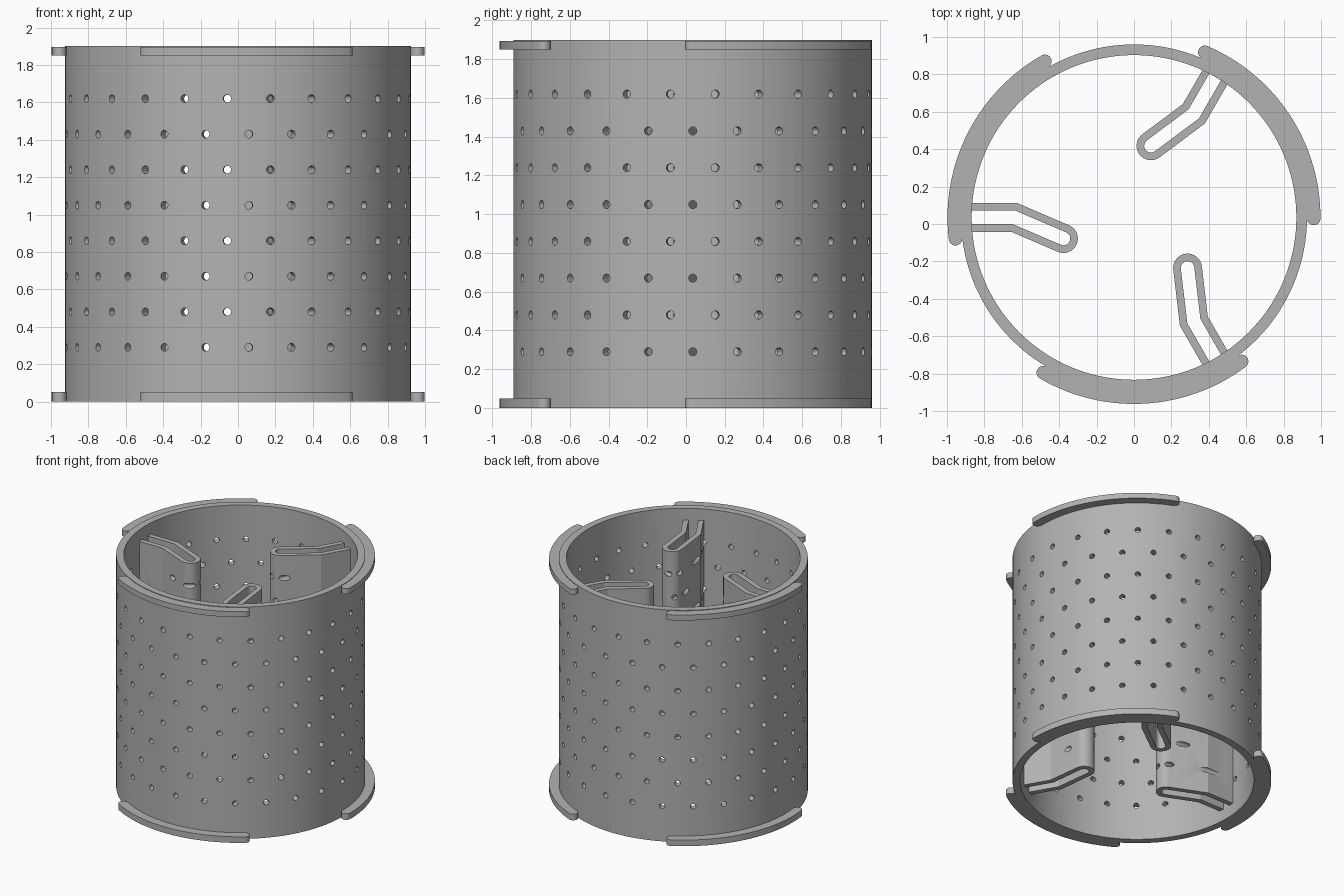
import bpy, bmesh, math
from mathutils import Vector

if "Cube" in bpy.data.objects:
    bpy.data.objects.remove(bpy.data.objects["Cube"])

CY = 0.035                      # drum axis offset in y
R_OUT, R_IN, H = 0.925, 0.868, 1.9
SEG = 144

grey = bpy.data.materials.new("grey plastic")
grey.diffuse_color = (0.45, 0.45, 0.45, 1)
grey.use_nodes = True
grey.node_tree.nodes["Principled BSDF"].inputs["Base Color"].default_value = grey.diffuse_color


def polar(r, deg):
    a = math.radians(deg)
    return Vector((r * math.cos(a), r * math.sin(a)))


def finish(name, bm):
    bmesh.ops.recalc_face_normals(bm, faces=bm.faces)
    me = bpy.data.meshes.new(name)
    bm.to_mesh(me)
    bm.free()
    ob = bpy.data.objects.new(name, me)
    ob.location.y = CY
    me.materials.append(grey)
    bpy.context.collection.objects.link(ob)
    return ob


def prism(name, outline, z0, z1):
    """Extrude a flat outline upward from z0 to z1."""
    bm = bmesh.new()
    f = bm.faces.new([bm.verts.new((p.x, p.y, z0)) for p in outline])
    top = bmesh.ops.extrude_face_region(bm, geom=[f])["geom"]
    bmesh.ops.translate(bm, vec=(0, 0, z1 - z0),
                        verts=[v for v in top if isinstance(v, bmesh.types.BMVert)])
    return finish(name, bm)


def smooth(ob):
    bpy.ops.object.select_all(action='DESELECT')
    ob.select_set(True)
    bpy.context.view_layer.objects.active = ob
    bpy.ops.object.shade_smooth_by_angle(angle=math.radians(20))


def drill(ob, cutter):
    bpy.context.view_layer.objects.active = ob
    m = ob.modifiers.new("holes", 'BOOLEAN')
    m.operation, m.solver, m.object = 'DIFFERENCE', 'EXACT', cutter
    bpy.ops.object.modifier_apply(modifier=m.name)


# Drum wall: rectangular profile swept around the axis
bm = bmesh.new()
profile = [(R_IN, 0), (R_OUT, 0), (R_OUT, H), (R_IN, H)]
rings = [[bm.verts.new((*polar(r, 360 * i / SEG), z)) for r, z in profile]
         for i in range(SEG)]
for i in range(SEG):
    a, b = rings[i], rings[(i + 1) % SEG]
    for j in range(4):
        k = (j + 1) % 4
        bm.faces.new((a[j], b[j], b[k], a[k]))
drum = finish("drum_wall", bm)

# Radial drill pins: 8 staggered rows of 25
bm = bmesh.new()
for row in range(8):
    for n in range(25):
        a = 14.4 * n + (7.2 if row % 2 else 0)
        u = polar(1, a)
        side = Vector((-u.y, u.x, 0))
        ends = []
        for r in (0.25, 1.1):
            c = Vector((u.x * r, u.y * r, 0.29 + 0.19 * row))
            ends.append([bm.verts.new(c + 0.021 * (side * math.cos(t) + Vector((0, 0, math.sin(t)))))
                         for t in (math.tau * k / 16 for k in range(16))])
        bm.faces.new(ends[0])
        bm.faces.new(ends[1])
        for k in range(16):
            l = (k + 1) % 16
            bm.faces.new((ends[0][k], ends[0][l], ends[1][l], ends[1][k]))
pins = finish("drill_pins", bm)
pins.hide_render = True

# Bent, hollow inner vanes
ROOT, BEND, TIP = Vector((-0.89, 0)), Vector((-0.64, 0)), Vector((-0.377, -0.113))


def vane_side(w):
    """Path around the vane at distance w from its centre line."""
    d = (TIP - BEND).normalized()
    ang = math.atan2(d.y, d.x)
    miter = Vector((math.tan(ang / 2) * -w, w))
    arc = [TIP + w * Vector((math.cos(ang + t), math.sin(ang + t)))
           for t in (math.pi / 2 - math.pi * k / 16 for k in range(17))]
    up = Vector((0, w))
    return [ROOT + up, BEND + miter] + arc + [BEND - miter, ROOT - up]


vane_outline = vane_side(0.077) + vane_side(0.036)[::-1]
vanes = []
for i in range(3):
    a = math.radians(120 * i)
    turned = [Vector((p.x * math.cos(a) - p.y * math.sin(a),
                      p.x * math.sin(a) + p.y * math.cos(a))) for p in vane_outline]
    vanes.append(prism(f"inner_vane_{i + 1}", turned, 0.095, H - 0.095))

# Flange segments with rounded ends, top and bottom
for i in range(3):
    a0, a1 = 239.7 + 120 * i, 306.8 + 120 * i
    rm, rc = 0.961, 0.036
    pts = [polar(rm + rc, a0 + (a1 - a0) * k / 28) for k in range(29)]
    pts += [polar(rm, a1) + polar(rc, a1 + 180 * k / 10) for k in range(1, 10)]
    pts += [polar(rm - rc - 0.004, a1 + (a0 - a1) * k / 28) for k in range(29)]
    pts += [polar(rm, a0) + polar(rc, a0 + 180 + 180 * k / 10) for k in range(1, 10)]
    for label, z0, z1 in (("lower", 0, 0.05), ("upper", 1.85, 1.895)):
        smooth(prism(f"{label}_flange_{i + 1}", pts, z0, z1))

for ob in [drum] + vanes:
    drill(ob, pins)
    smooth(ob)
bpy.data.objects.remove(pins)
